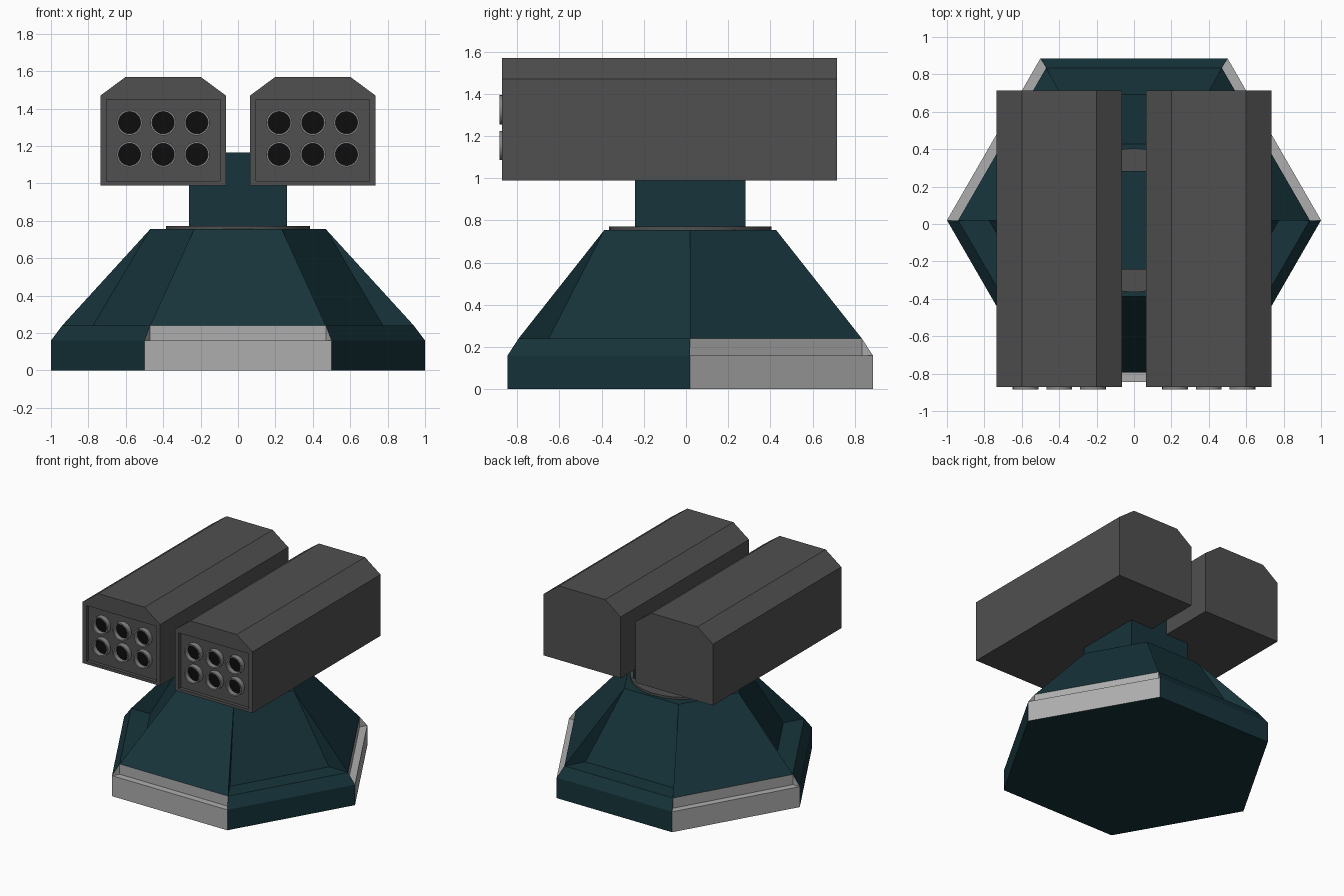
import bpy, bmesh
from math import sin, cos, pi, radians

if "Cube" in bpy.data.objects:
    bpy.data.objects.remove(bpy.data.objects["Cube"])

CY = 0.02  # y of the turret axis


def material(name, rgb):
    m = bpy.data.materials.new(name)
    m.diffuse_color = (*rgb, 1)
    m.use_nodes = True
    m.node_tree.nodes["Principled BSDF"].inputs["Base Color"].default_value = m.diffuse_color
    return m


TEAL = material("dark_teal", (0.008, 0.034, 0.043))
PALE = material("pale_grey", (0.42, 0.42, 0.42))
DARK = material("dark_grey", (0.08, 0.08, 0.08))
STEEL = material("steel", (0.24, 0.24, 0.24))
BLACK = material("black", (0.004, 0.004, 0.004))


def finish(name, bm, mats, smooth=False):
    bmesh.ops.remove_doubles(bm, verts=bm.verts, dist=1e-5)
    bmesh.ops.recalc_face_normals(bm, faces=bm.faces)
    me = bpy.data.meshes.new(name)
    bm.to_mesh(me)
    bm.free()
    ob = bpy.data.objects.new(name, me)
    bpy.context.collection.objects.link(ob)
    for m in mats:
        me.materials.append(m)
    if smooth:
        bpy.ops.object.select_all(action='DESELECT')
        bpy.context.view_layer.objects.active = ob
        ob.select_set(True)
        bpy.ops.object.shade_smooth_by_angle(angle=radians(30))
    return ob


def face(bm, pts, mat=0):
    f = bm.faces.new([bm.verts.new(p) for p in pts])
    f.material_index = mat


# Hexagonal base: stepped pale sides alternate with recessed dark sides
def corner(i, r, z):
    a = i * pi / 3
    return (r * cos(a), CY + r * sin(a), z)


bm = bmesh.new()
DARK_PROFILE = [(1, 0), (1, .16), (.94, .24), (.775, .24), (.47, .755)]
PALE_PROFILE = [(1, 0), (1, .16), (.94, .16), (.94, .24), (.47, .755)]
for i in range(6):
    pale = i % 2 == 0
    prof = PALE_PROFILE if pale else DARK_PROFILE
    for k in range(4):
        (r0, z0), (r1, z1) = prof[k], prof[k + 1]
        face(bm, [corner(i, r0, z0), corner(i + 1, r0, z0),
                  corner(i + 1, r1, z1), corner(i, r1, z1)],
             1 if pale and k < 3 else 0)
    # end cheeks between neighbouring sides
    face(bm, [corner(i, 1, .16), corner(i, .94, .16), corner(i, .94, .24)], 1)
    face(bm, [corner(i, .94, .24), corner(i, .775, .24), corner(i, .47, .755)])
face(bm, [corner(i, 1, 0) for i in range(6)])
face(bm, [corner(i, .47, .755) for i in range(6)])
finish("base", bm, [TEAL, PALE])

# Turntable disc
bm = bmesh.new()
bmesh.ops.create_cone(bm, cap_ends=True, segments=32, radius1=.385,
                      radius2=.385, depth=.03)
bmesh.ops.translate(bm, verts=bm.verts, vec=(0, CY, .756))
finish("turntable", bm, [DARK], True)

# Square neck carrying both pods
bm = bmesh.new()
bmesh.ops.create_cube(bm, size=1)
bmesh.ops.scale(bm, verts=bm.verts, vec=(.525, .525, .405))
bmesh.ops.translate(bm, verts=bm.verts, vec=(0, CY, .9625))
finish("neck", bm, [TEAL])

# Launcher pods: chamfered boxes with a shallow front recess
FRONT, BACK, RECESS = -.872, .715, -.845
OUTLINE = [(-.335, .99), (.335, .99), (.335, 1.47),
           (.2, 1.57), (-.2, 1.57), (-.335, 1.47)]
PANEL = [(-.303, 1.012), (.303, 1.012), (.303, 1.448), (-.303, 1.448)]


def pod(name, cx):
    bm = bmesh.new()

    def at(p, y):
        return (cx + p[0], y, p[1])

    for a, b in zip(OUTLINE, OUTLINE[1:] + OUTLINE[:1]):
        face(bm, [at(a, FRONT), at(b, FRONT), at(b, BACK), at(a, BACK)])
    for a, b in zip(PANEL, PANEL[1:] + PANEL[:1]):
        face(bm, [at(a, FRONT), at(b, FRONT), at(b, RECESS), at(a, RECESS)])
    face(bm, [at(p, BACK) for p in OUTLINE])
    face(bm, [at(p, RECESS) for p in PANEL])
    # front rim around the recess
    o, q = OUTLINE, PANEL
    for rim in ([o[0], o[1], q[1], q[0]], [o[1], o[2], q[2], q[1]],
                [o[2], o[3], o[4], o[5], q[3], q[2]], [o[5], o[0], q[0], q[3]]):
        face(bm, [at(p, FRONT) for p in rim])
    finish(name, bm, [DARK])


# Tubes: rings with a black bore
def tubes(name, cx):
    bm = bmesh.new()
    n = 24
    prof = [(.069, RECESS), (.069, -.885), (.059, -.885), (.059, -.848)]
    for dx in (-.18, 0, .18):
        for z in (1.155, 1.325):
            def ring(r, y):
                return [(cx + dx + r * cos(2 * pi * j / n), y,
                         z + r * sin(2 * pi * j / n)) for j in range(n)]
            rings = [ring(*p) for p in prof]
            for a, b in zip(rings, rings[1:]):
                for j in range(n):
                    k = (j + 1) % n
                    face(bm, [a[j], a[k], b[k], b[j]])
            face(bm, rings[-1], 1)
            face(bm, rings[0])
    finish(name, bm, [STEEL, BLACK], True)


for side, s in (("left", -1), ("right", 1)):
    pod(side + "_pod", s * .4)
    tubes(side + "_tubes", s * .4)
